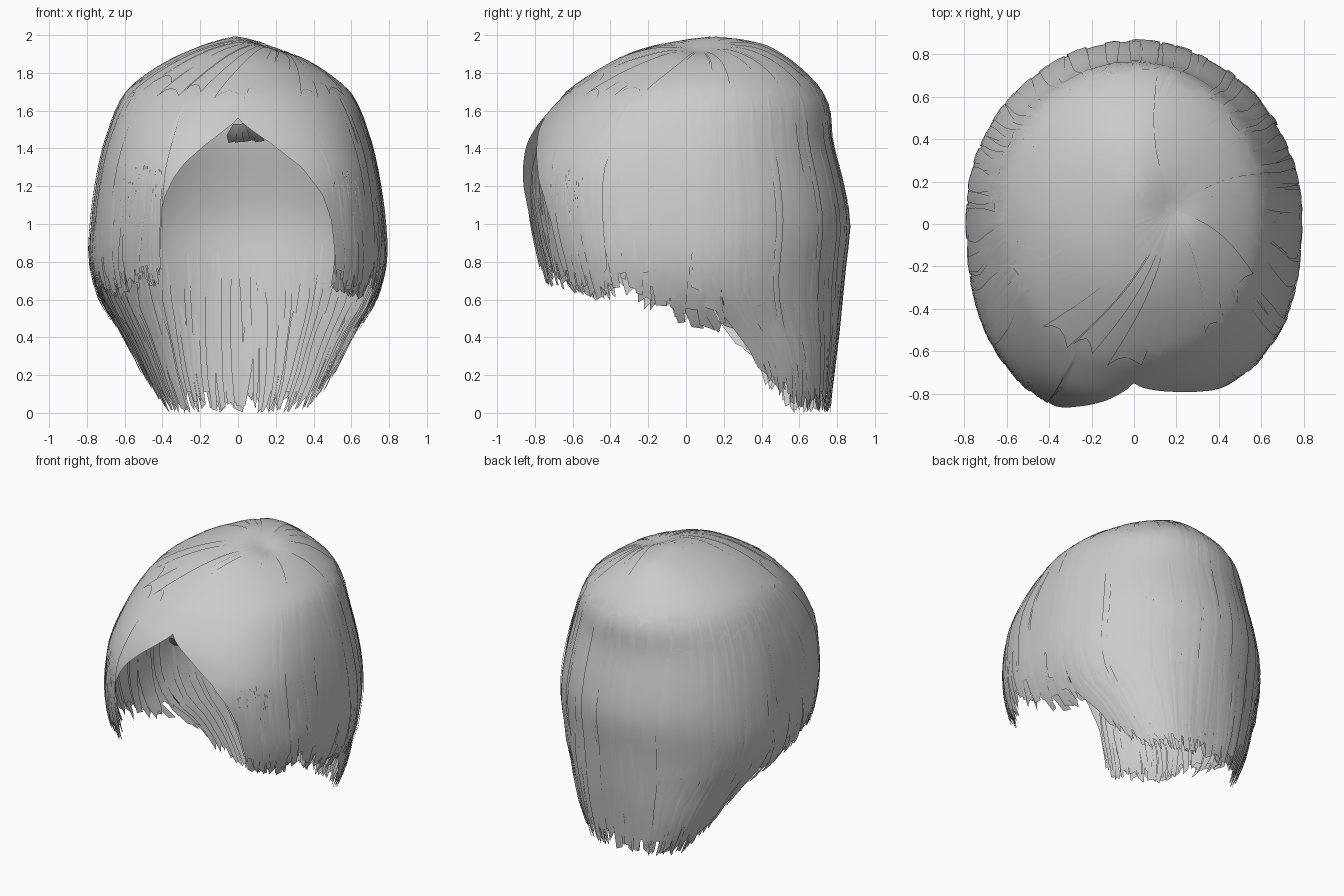
import bpy, bmesh, math, random

if "Cube" in bpy.data.objects:
    bpy.data.objects.remove(bpy.data.objects["Cube"])
random.seed(4)

hair_mat = bpy.data.materials.new("light grey hair")
hair_mat.diffuse_color = (0.6, 0.6, 0.6, 1)
hair_mat.use_nodes = True
hair_mat.node_tree.nodes["Principled BSDF"].inputs["Base Color"].default_value = hair_mat.diffuse_color

TOP = 1.99
# height: half width, front reach, back reach, centre depth
LEVELS = [(0.0, .41, -.20, .755, .30), (.2, .51, -.30, .775, .25), (.4, .61, -.55, .80, .15),
          (.5, .67, -.70, .81, .06), (.6, .73, -.75, .82, .05), (.8, .78, -.805, .84, .05),
          (1.0, .775, -.85, .86, .05), (1.2, .75, -.87, .83, .05), (1.4, .71, -.825, .78, .05),
          (1.5, .68, -.78, .765, .05), (1.6, .645, -.71, .76, .05), (1.7, .59, -.62, .72, .06),
          (1.8, .47, -.48, .63, .08), (1.9, .29, -.29, .50, .10), (1.95, .16, -.12, .40, .13),
          (1.99, .01, .13, .16, .145)]
# hem of the face opening by x, and of the sides and nape by y
ARCH = [(-.425, .70), (-.42, 1.0), (-.405, 1.13), (-.36, 1.24), (-.30, 1.33), (-.21, 1.42),
        (-.1, 1.5), (0, 1.56), (.1, 1.5), (.21, 1.43), (.36, 1.30), (.46, 1.16), (.50, 1.02), (.52, .72)]
HEM = [(-.8, .72), (-.5, .64), (-.3, .68), (-.2, .60), (0, .48), (.18, .47),
       (.20, .24), (.32, .13), (.45, .05), (.9, .04)]
WHORL = (.18, .07)


def lerp_table(table, v):
    if v <= table[0][0]:
        return table[0][1:]
    for a, b in zip(table, table[1:]):
        if v <= b[0]:
            f = (v - a[0]) / (b[0] - a[0])
            return [p + (q - p) * f for p, q in zip(a[1:], b[1:])]
    return table[-1][1:]


KNOTS = [-math.sqrt(2 - r[0]) for r in LEVELS]


def level(z):
    """Smooth cubic interpolation of LEVELS, rounded at the crown."""
    p = min(KNOTS[-1], max(KNOTS[0], -math.sqrt(max(0, 2 - z))))
    i = max(k for k in range(len(KNOTS) - 1) if KNOTS[k] <= p)
    h = KNOTS[i + 1] - KNOTS[i]
    f = (p - KNOTS[i]) / h

    def slope(k, c):
        a, b = max(0, k - 1), min(len(KNOTS) - 1, k + 1)
        return (LEVELS[b][c] - LEVELS[a][c]) / (KNOTS[b] - KNOTS[a])
    return [(2 * f ** 3 - 3 * f * f + 1) * LEVELS[i][c] + (f ** 3 - 2 * f * f + f) * h * slope(i, c)
            + (3 * f * f - 2 * f ** 3) * LEVELS[i + 1][c] + (f ** 3 - f * f) * h * slope(i + 1, c)
            for c in range(1, 5)]


def power(v, e):
    return math.copysign(abs(v) ** e, v)


def ramp(v):
    return min(1, max(0, v))


def exponent(z, front):
    """Squareness of the section: boxy fringe and nape, round elsewhere."""
    return 2 + .65 * ramp((1.75 - z) / .45) if front else 2 + .6 * ramp((.7 - z) / .5)


def swell(x, s, z):
    """Left fringe reaches further forward than the right."""
    return 1 + (.055 - .043 * (1 + math.tanh(x / .2))) * abs(s) * ramp((1.9 - z) / .4)


def dent(x, y):
    return .022 * math.exp(-((x - WHORL[0]) ** 2 + (y - WHORL[1]) ** 2) / .01)


def scalp(t, z, off=0.0):
    """Point on the hair envelope at angle t and height z."""
    w, front, back, yc = level(z)
    c, s = math.cos(t), math.sin(t)
    n = exponent(z, s < 0)
    x = (w + off) * power(c, 2 / n)
    y = ((back + off - yc) if s > 0 else (yc - front + off)) * power(s, 2 / n)
    if s < 0:
        y *= swell(x, s, z)
    y += yc
    return (x, y, z - (dent(x, y) if z > 1.7 else 0))


def scalp_height(x, y):
    """Height of the envelope above a plan position near the crown."""
    lo, hi = 1.0, TOP
    for _ in range(24):
        z = (lo + hi) / 2
        w, front, back, yc = level(z)
        d = y - yc
        n = exponent(z, d < 0)
        reach = back - yc if d > 0 else (yc - front) * swell(x, 1, z)
        if abs(x / w) ** n + abs(d / reach) ** n < 1:
            lo = z
        else:
            hi = z
    return lo - dent(x, y)


def hem(t):
    x, y, _ = scalp(t, .9)
    if y < -.3 and ARCH[0][0] < x < ARCH[-1][0]:
        return lerp_table(ARCH, x)[0], True
    return lerp_table(HEM, y)[0], False


def height(u, end):
    return TOP - (TOP - end) * u ** 1.8


def finish(bm, name, angle=40):
    me = bpy.data.meshes.new(name)
    bm.to_mesh(me)
    bm.free()
    ob = bpy.data.objects.new(name, me)
    bpy.context.collection.objects.link(ob)
    me.materials.append(hair_mat)
    bpy.ops.object.select_all(action='DESELECT')
    ob.select_set(True)
    bpy.context.view_layer.objects.active = ob
    bpy.ops.object.shade_smooth_by_angle(angle=math.radians(angle))


def grid(bm, rows):
    vs = [[bm.verts.new(p) for p in r] for r in rows]
    for a, b in zip(vs, vs[1:]):
        for i in range(len(a) - 1):
            bm.faces.new((a[i], b[i], b[i + 1], a[i + 1]))


# Main cap of hair, ending just above the ragged tips
bm = bmesh.new()
N, R = 300, 32
ends = []
for i in range(N + 1):
    t = 2 * math.pi * i / N
    h, arch = hem(t)
    ends.append((t, h if arch else h + .07))
grid(bm, [[scalp(t, height(j / R, e)) for t, e in ends] for j in range(R + 1)])
bmesh.ops.remove_doubles(bm, verts=bm.verts, dist=.0005)
finish(bm, "hair_cap", 60)


def lock(bm, t, width, u0, end, off, drift=0.0, rows=10):
    """One flat lock lying on the envelope, with a slanted blunt tip."""
    slant = random.uniform(-.025, .025)
    pts = []
    for j in range(rows + 1):
        f = j / rows
        lift = off * math.sin(min(1, f * 1.6) * math.pi / 2)
        w = width * (1 - .3 * max(0, f - .5) / .5) * min(1, .3 + 2 * f)
        pts.append([scalp(t + drift * f * f + k * w / 2,
                          max(.0, height(u0 + (1 - u0) * f, end) + slant * k * f),
                          lift + .002 * (k == 0)) for k in (-1, 0, 1)])
    grid(bm, pts)


# Ragged tips round the sides, front curtains and nape
bm = bmesh.new()
for off, count in ((-.015, 80), (-.003, 90), (.007, 80)):
    for i in range(count):
        t = 2 * math.pi * (i + random.random()) / count
        h, arch = hem(t)
        if arch or hem(t - .05)[1] or hem(t + .05)[1]:
            continue
        lock(bm, t, random.uniform(.05, .1), random.uniform(.72, .87),
             max(.015, h + random.uniform(-.04, .05)), off, random.uniform(-.05, .05), 6)
finish(bm, "ragged_tips")

# Long overlapping locks over the sides and back
bm = bmesh.new()
for i in range(70):
    t = math.radians(random.uniform(-35, 215))
    lock(bm, t, random.uniform(.05, .12), random.uniform(.2, .6),
         hem(t)[0] + random.uniform(.03, .2), random.uniform(.003, .009),
         random.uniform(-.04, .04), 16)
finish(bm, "long_locks")

# Broad curved locks sweeping out from the whorl over the crown
bm = bmesh.new()
for i in range(26):
    t = 2 * math.pi * (i + random.uniform(-.3, .3)) / 26
    end = random.uniform(1.45, 1.7) if math.sin(t) > -.2 else random.uniform(1.65, 1.78)
    lift = random.uniform(.002, .009)
    half = random.uniform(.08, .15)
    rim = [scalp(t + k * half, end + .04 * (1 - k * k), lift) for k in (-1, -.5, 0, .5, 1)]
    rows = []
    for j in range(15):
        f = .04 + .96 * j / 14
        bend = .05 * math.sin(math.pi * f)
        row = []
        for p in rim:
            x = WHORL[0] + (p[0] - WHORL[0]) * f - bend * math.sin(t)
            y = WHORL[1] + (p[1] - WHORL[1]) * f + bend * math.cos(t)
            row.append((x, y, min(2.0, scalp_height(x, y) + lift * min(1, 3 * f))))
        rows.append(row)
    grid(bm, rows)
finish(bm, "crown_locks")

# Narrow layered locks lining the inner edge of each front curtain
bm = bmesh.new()
for a, b in ((205, 250), (290, 335)):
    for i in range(60):
        t = math.radians(random.uniform(a, b))
        h, arch = hem(t)
        if not arch:
            lock(bm, t, .035, random.uniform(.7, .82), h + random.uniform(-.04, .06),
                 random.uniform(-.025, .006), random.uniform(-.02, .02), 8)
finish(bm, "curtain_locks")

# Small tuft tucked under the parting
bm = bmesh.new()
for i in range(5):
    x = -.03 + .035 * i
    d = random.uniform(-.02, .02)
    grid(bm, [[(x * .5 - .01, -.75, 1.53), (x * .5 + .02, -.75, 1.53 + d / 2)],
              [(x - .03, -.70 + d, 1.47), (x + .02, -.71, 1.46 + d)],
              [(x - .02, -.64, 1.43 + d), (x + .03, -.65 + d, 1.44)]])
finish(bm, "parting_tuft")
